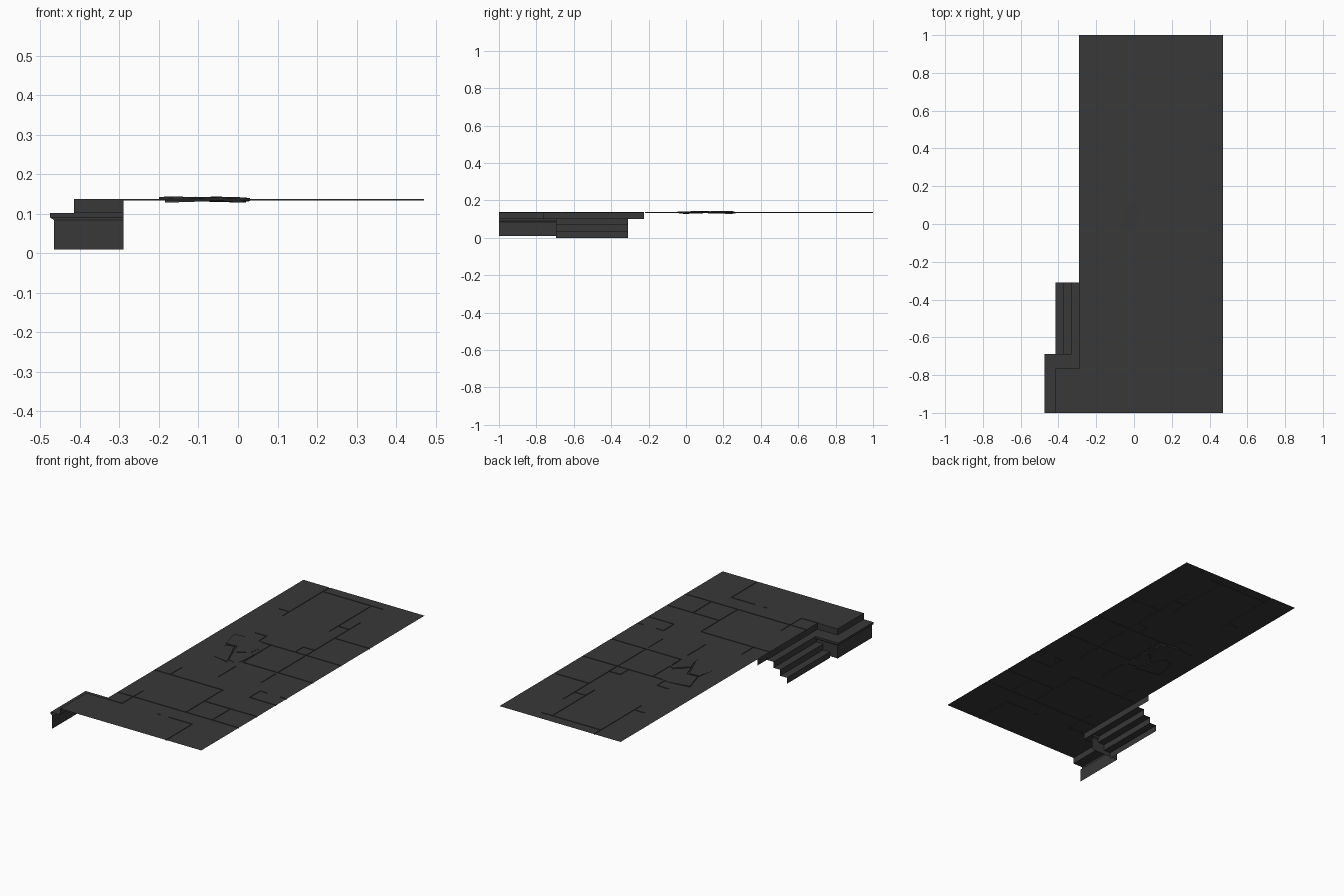
import bpy, bmesh
from mathutils import Vector

if "Cube" in bpy.data.objects:
    bpy.data.objects.remove(bpy.data.objects["Cube"])

stone = bpy.data.materials.new("dark_stone")
stone.diffuse_color = (0.04, 0.04, 0.04, 1)
stone.use_nodes = True
stone.node_tree.nodes["Principled BSDF"].inputs["Base Color"].default_value = stone.diffuse_color
TOP, GROOVE_W, GROOVE_D = 0.137, 0.003, 0.003


def finish(name, bm):
    bmesh.ops.remove_doubles(bm, verts=bm.verts, dist=1e-5)
    me = bpy.data.meshes.new(name)
    bm.to_mesh(me)
    bm.free()
    me.materials.append(stone)
    ob = bpy.data.objects.new(name, me)
    bpy.context.collection.objects.link(ob)
    return ob


def quad(bm, *pts):
    return bm.faces.new([bm.verts.new(p) for p in pts])


def strips(name, rows):
    """Skin a sheet between successive rows of points."""
    bm = bmesh.new()
    for a, b in zip(rows, rows[1:]):
        for i in range(len(a) - 1):
            quad(bm, a[i], b[i], b[i + 1], a[i + 1])
    return finish(name, bm)


# Joints between paving slabs: vertical (x, y0, y1) and horizontal (y, x0, x1)
vert = [(-.125, .58, 1), (.18, .56, .94), (.25, 0, .74), (-.05, .255, .33),
        (.18, .255, .33), (.03, 0, .255), (.25, -.15, -.02), (.03, -.22, -.06),
        (.305, -.33, -.235), (-.19, -.33, -.23), (.14, -.665, -.335),
        (.305, -.665, -.5), (-.19, -.765, -.58), (.25, -1, -.765)]
horiz = [(.94, -.125, .25), (.64, -.19, -.125), (.64, .18, .25), (.51, .25, .47),
         (.255, -.05, .47), (.33, -.125, -.05), (.33, .18, .25), (0, .03, .47),
         (-.235, .305, .35), (-.235, .43, .47), (-.33, .305, .47),
         (-.335, -.29, .14), (-.5, .14, .47), (-.665, -.29, .47),
         (-.765, -.29, -.19), (-.765, .03, .05), (-.765, .1, .25)]
w = GROOVE_W
rects = [(x - w, a, x + w, b) for x, a, b in vert]
rects += [(a, y - w, b, y + w) for y, a, b in horiz]

# Floor: a sheet of cells, with the joint cells sunk
xs = sorted({round(v, 4) for r in rects for v in (r[0], r[2])} | {-.415, -.29, .47})
ys = sorted({round(v, 4) for r in rects for v in (r[1], r[3])} | {-1, -.765, 1})


def height(i, j):
    if not (0 <= i < len(xs) - 1 and 0 <= j < len(ys) - 1):
        return None
    x, y = (xs[i] + xs[i + 1]) / 2, (ys[j] + ys[j + 1]) / 2
    if x < -.29 and y > -.765:
        return None
    sunk = any(a < x < c and b < y < d for a, b, c, d in rects)
    return TOP - GROOVE_D if sunk else TOP


bm = bmesh.new()
for i in range(len(xs) - 1):
    for j in range(len(ys) - 1):
        h = height(i, j)
        if h is None:
            continue
        x0, x1, y0, y1 = xs[i], xs[i + 1], ys[j], ys[j + 1]
        quad(bm, (x0, y0, h), (x1, y0, h), (x1, y1, h), (x0, y1, h))
        sides = [(1, 0, (x1, y0), (x1, y1)), (-1, 0, (x0, y1), (x0, y0)),
                 (0, 1, (x1, y1), (x0, y1)), (0, -1, (x0, y0), (x1, y0))]
        for di, dj, p, q in sides:
            n = height(i + di, j + dj)
            if n is not None and n < h:
                quad(bm, (*p, h), (*p, n), (*q, n), (*q, h))
finish("paved_floor", bm)

# Wrap-around ledge with an undercut lip and a wall below
profile = [(-.415, -.765, TOP), (-.415, -.765, .102), (-.475, -.687, .102),
           (-.475, -.687, .09), (-.465, -.695, .084), (-.465, -.695, .01)]
strips("ledge_wall", [[(-.29, y, z), (x, y, z), (x, -1, z)] for x, y, z in profile])

# Top riser along the floor edge
strips("top_riser", [[(-.29, -.225, z), (-.29, -.765, z)] for z in (TOP, .102)])

# Stairs: alternating treads and risers
steps = []
for k in range(3):
    z = .102 - k * .034
    steps += [(-.29 - k * .042, z), (-.29 - (k + 1) * .042, z)]
steps.append((-.416, 0))
strips("stairs", [[(x, -.31, z), (x, -.695, z)] for x, z in steps])

# Broken paving pieces: outline plus tilt (dz/dx, dz/dy)
pieces = [
    ([(-.2, .25), (-.165, .13), (-.1, .135), (-.075, .06), (-.005, .125), (.02, .24), (-.07, .265)], -.03, -.02),
    ([(-.185, -.01), (-.04, -.045), (-.055, 0), (-.08, .055), (-.108, .125), (-.165, .115)], .04, .03),
    ([(-.045, -.02), (.012, -.03), (.03, .1), (0, .118), (-.07, .055)], -.05, .03)]
for n, (outline, tx, ty) in enumerate(pieces):
    bm = bmesh.new()
    c = sum((Vector(p) for p in outline), Vector((0, 0))) / len(outline)
    tops = [(x, y, .1405 + tx * (x - c.x) + ty * (y - c.y)) for x, y in outline]
    face = quad(bm, *tops)
    ring = bmesh.ops.extrude_face_region(bm, geom=[face])["geom"]
    for v in ring:
        if isinstance(v, bmesh.types.BMVert):
            v.co.z -= .008
    bmesh.ops.recalc_face_normals(bm, faces=bm.faces)
    finish(f"broken_slab_{n + 1}", bm)
